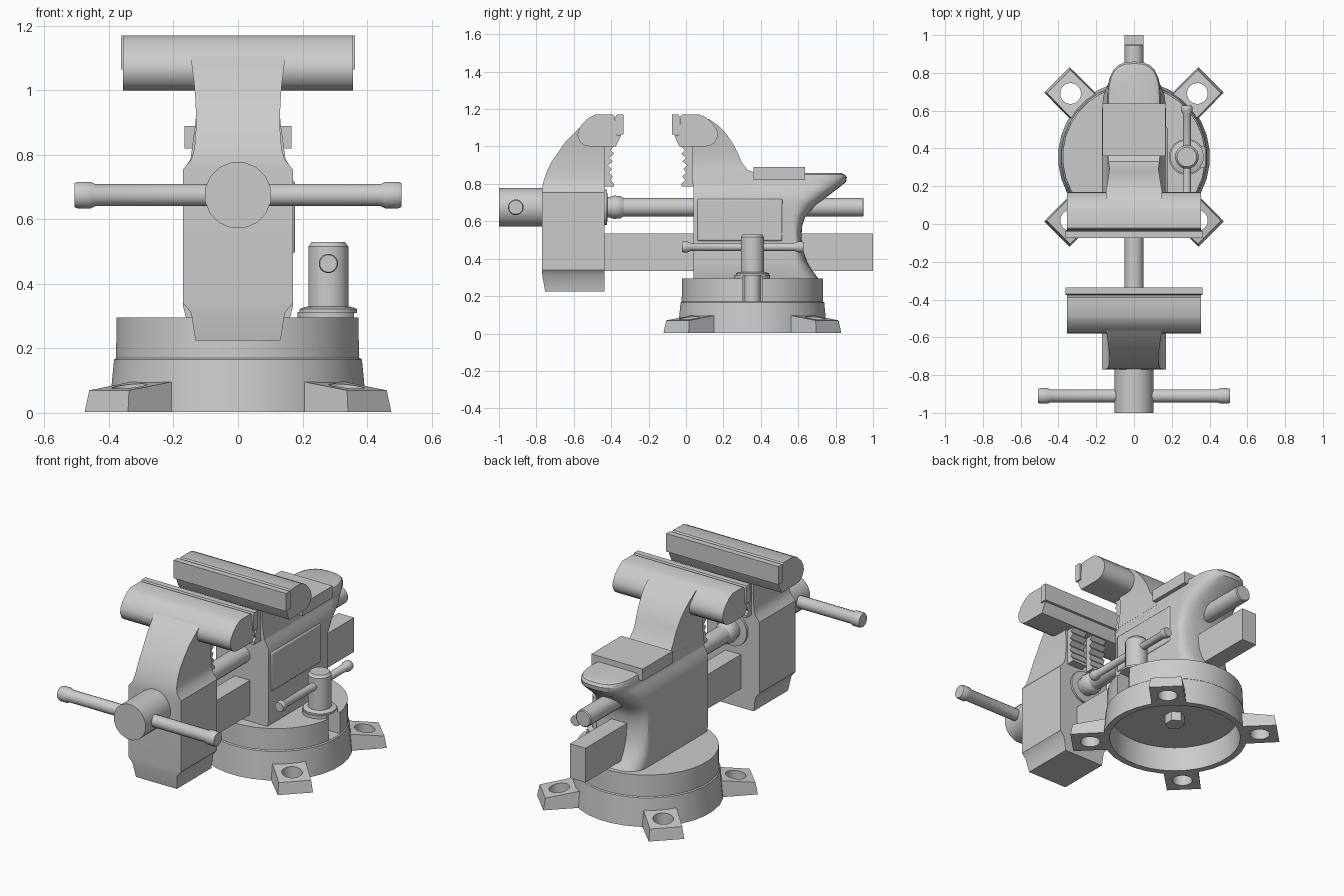
import bpy, bmesh
from math import sin, cos, pi, radians
from mathutils import Vector, Matrix

if "Cube" in bpy.data.objects:
    bpy.data.objects.remove(bpy.data.objects["Cube"])

CY = 0.355   # y of the swivel axis
SZ = 0.675   # height of the screw axis


def loft(name, rings):
    """Skin a list of equal-length point rings and cap both ends."""
    bm = bmesh.new()
    vs = [[bm.verts.new(p) for p in r] for r in rings]
    n = len(vs[0])
    for a, b in zip(vs, vs[1:]):
        for i in range(n):
            j = (i + 1) % n
            bm.faces.new((a[i], a[j], b[j], b[i]))
    bm.faces.new(vs[0][::-1])
    bm.faces.new(vs[-1])
    bmesh.ops.recalc_face_normals(bm, faces=bm.faces)
    me = bpy.data.meshes.new(name)
    bm.to_mesh(me)
    bm.free()
    ob = bpy.data.objects.new(name, me)
    bpy.context.collection.objects.link(ob)
    return ob


def turned(name, origin, axis, profile, n=16):
    """Round part: profile is (distance along axis, radius)."""
    rot = Vector((0, 0, 1)).rotation_difference(Vector(axis)).to_matrix()
    return loft(name, [[Vector(origin) + rot @ Vector((r * cos(2 * pi * (i + .5) / n),
                r * sin(2 * pi * (i + .5) / n), t)) for i in range(n)] for t, r in profile])


def prism(name, yz, x0, x1):
    return loft(name, [[(x, y, z) for y, z in yz] for x in (x0, x1)])


def box(name, x, y, z):
    return prism(name, [(y[0], z[0]), (y[1], z[0]), (y[1], z[1]), (y[0], z[1])], *x)


def bevel(ob, width, segments=2):
    m = ob.modifiers.new("bevel", 'BEVEL')
    m.width, m.segments = width, segments


def cut(ob, cutter):
    m = ob.modifiers.new("cut", 'BOOLEAN')
    m.operation, m.object, m.solver = 'DIFFERENCE', cutter, 'EXACT'
    bpy.context.view_layer.objects.active = ob
    bpy.ops.object.modifier_apply(modifier=m.name)
    bpy.data.objects.remove(cutter)


def rod(name, centre, axis, half, r, knob, cap):
    """Tommy bar with a flared knob at each end."""
    h = half
    turned(name, centre, axis, [(-h, knob * .9), (-h + .01, knob), (-h + cap, knob),
           (-h + cap + .015, r), (h - cap - .015, r), (h - cap, knob), (h - .01, knob), (h, knob * .9)])


# Hollow base, swivel disc and the bolt beneath
turned("base_ring", (0, CY, 0), (0, 0, 1),
       [(.145, .355), (.003, .365), (.003, .402), (.165, .386), (.17, .38)], 32)
disc = turned("swivel_disc", (0, CY, 0), (0, 0, 1), [(.165, .38), (.295, .378)], 32)
turned("pivot_bolt", (0, CY, 0), (0, 0, 1), [(.09, .055), (.15, .055)], 6)

# Four mounting lugs with bolt holes
for k in range(4):
    a = pi / 4 + k * pi / 2
    place = Matrix.Translation((0, CY, 0)) @ Matrix.Rotation(a, 4, 'Z')
    rings = [[(u, v, z) for v, z in ((-w, .003), (w, .003), (w - .008, top), (-w + .008, top))]
             for u, w, top in ((.374, .097, .097), (.565, .095, .07))]
    rings[1] = [(u + (.012 if z < .01 else 0), v, z) for u, v, z in rings[1]]
    lug = loft(f"mounting_lug_{k + 1}", [[place @ Vector(p) for p in r] for r in rings])
    cut(lug, turned("hole", place @ Vector((.475, 0, -.1)), (0, 0, 1), [(0, .055), (.4, .055)], 20))

# Swivel lock: boss with open slot, stud, washer, head and bar
LX = .28
boss = turned("lock_boss", (LX, CY, 0), (0, 0, 1), [(.175, .096), (.313, .096)], 20)
for part in (disc, boss):
    cut(part, box("slot", (LX, .6), (CY - .052, CY + .052), (.1, .4)))
turned("lock_stud", (LX, CY, 0), (0, 0, 1), [(.172, .045), (.33, .045)])
turned("lock_head", (LX, CY, 0), (0, 0, 1),
       [(.31, .09), (.322, .09), (.328, .075), (.33, .063), (.515, .063), (.53, .052)], 20)
rod("lock_bar", (LX, .303, .463), (0, 1, 0), .325, .022, .03, .03)


# Fixed body with rounded back, narrow waist and anvil horn
def body_ring(z, hw, y1, c, y0=.04):
    arc = [(hw * cos(t) ** .7 if cos(t) > 1e-6 else 0, y1 - c + c * sin(t) ** .85)
           for t in [i * pi / 12 for i in range(7)]]
    right = [(x, y, z) for x, y in arc]
    left = [(-x, y, z) for x, y in arc[-2::-1]]
    return [(-hw, y0, z), (hw, y0, z)] + right + left


loft("fixed_body", [body_ring(*s) for s in (
    (.29, .16, .71, .12), (.33, .17, .68, .10), (.38, .17, .65, .07), (.44, .17, .627, .05),
    (.52, .17, .617, .04), (.58, .17, .622, .05), (.63, .17, .64, .07), (.69, .17, .70, .12),
    (.755, .168, .785, .17), (.785, .148, .825, .17), (.81, .142, .855, .18),
    (.835, .14, .86, .18), (.85, .134, .85, .17), (.857, .12, .83, .16))])
box("anvil_plate", (-.166, .166), (.36, .637), (.82, .89))
panel = box("side_panel", (.16, .177), (.06, .515), (.495, .72))
bevel(panel, .008)


# Jaw parts; fixed ones are mirrored across the opening
def mirror(y):
    return -.41 - y


def rect(z, hw, ya, yb):
    return [(-hw, ya, z), (hw, ya, z), (hw, yb, z), (-hw, yb, z)]


neck = ((.785, .145, -.768), (.82, .135, -.76), (.87, .131, -.742), (.92, .13, -.717),
        (.97, .132, -.683), (1.02, .136, -.648), (1.07, .142, -.60), (1.11, .148, -.56),
        (1.145, .15, -.52), (1.165, .15, -.48))
block = ((.225, .132, -.753), (.31, .145, -.768), (.34, .17, -.77), (.755, .17, -.77))
loft("moving_jaw", [rect(z, hw, y, -.435) for z, hw, y in block + neck])
loft("fixed_neck", [rect(z, hw, y, .035) for z, hw, y in (
    (.80, .145, .37), (.862, .137, .365), (.872, .135, .33), (.92, .13, .295), (.97, .132, .275),
    (1.02, .136, .248), (1.07, .142, .213), (1.11, .148, .175), (1.145, .15, .125), (1.165, .15, .07))])

roll = [(-.375, 1.0), (-.36, 1.03), (-.347, 1.062), (-.372, 1.062), (-.38, 1.16), (-.39, 1.17),
        (-.485, 1.17), (-.52, 1.153), (-.555, 1.12), (-.577, 1.085), (-.58, 1.055),
        (-.565, 1.022), (-.54, 1.005), (-.51, 1.0)]
pts = [(-.45, .785), (-.385, .785)]
for i in range(5):
    z = .80 + i * .04
    bow = .012 * (1 - abs(i - 2) / 2)
    pts += [(-.385 - bow, z), (-.405 - bow, z + .02)]
teeth = pts + [(-.385, 1.0), (-.45, 1.0)]
for side, f in (("moving", lambda y: y), ("fixed", mirror)):
    prism(side + "_jaw_bar", [(f(y), z) for y, z in roll], -.356, .356)
    plate = [(-.335, 1.065), (-.335, 1.17), (-.37, 1.17), (-.376, 1.16), (-.376, 1.065)]
    prism(side + "_jaw_plate", [(f(y), z) for y, z in plate], -.363, .363)
    for s in (-1, 1):
        prism(f"{side}_pipe_teeth_{'left' if s < 0 else 'right'}",
              [(f(y), z) for y, z in teeth], s * .02, s * .12)

# Slide bar, screw, screw head and main handle
box("slide_bar", (-.05, .05), (-.46, 1.0), (.335, .535))
turned("screw", (0, 0, SZ), (0, 1, 0),
       [(-.45, .098), (-.422, .098), (-.42, .055), (-.41, .055), (-.385, .064), (-.35, .06),
        (-.335, .05), (.945, .05), (.95, .045)])
turned("screw_head", (0, 0, SZ), (0, 1, 0), [(-1.0, .104), (-.76, .104)])
rod("main_handle", (0, -.91, SZ), (1, 0, 0), .507, .035, .042, .05)

# Shade curved parts smooth, keep hard edges
bpy.ops.object.select_all(action='DESELECT')
for ob in bpy.context.scene.objects:
    ob.select_set(True)
    bpy.context.view_layer.objects.active = ob
bpy.ops.object.shade_smooth_by_angle(angle=radians(32))
